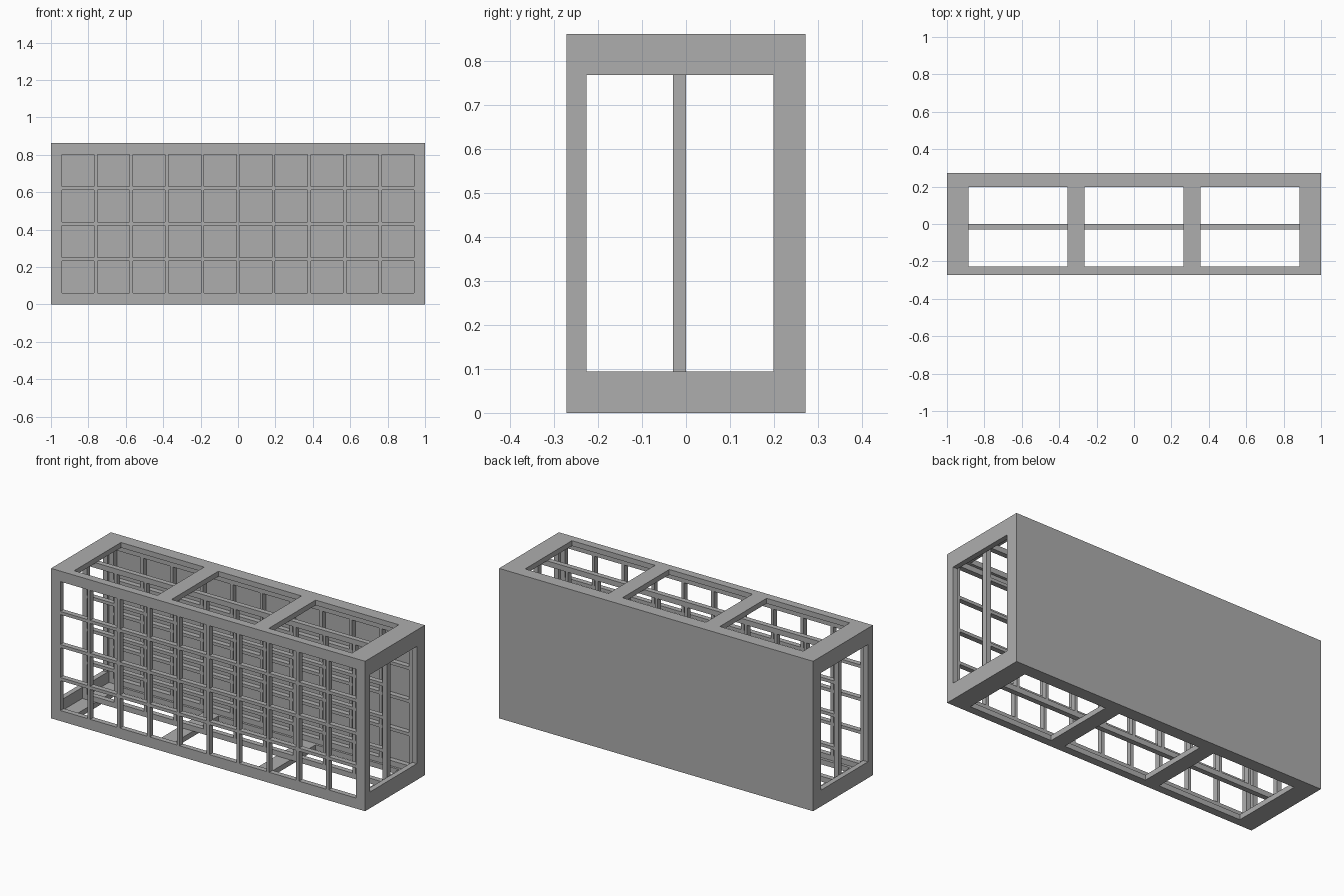
import bpy
import bmesh
from mathutils import Matrix, Vector

old = bpy.data.objects.get("Cube")
if old:
    bpy.data.objects.remove(old, do_unlink=True)

W, D, H = 1.0, 0.272, 0.863      # half width, half depth, full height
T = 0.03                         # board thickness
CELL, PITCH = 0.172, 0.19        # lattice opening size and spacing
COLS, ROWS = 10, 4

grey = bpy.data.materials.new("plain grey")
grey.use_nodes = True
colour = (0.42, 0.42, 0.42, 1)
grey.diffuse_color = colour
grey.node_tree.nodes["Principled BSDF"].inputs["Base Color"].default_value = colour


def boxes(name, corners):
    """One object made of separate boxes, each given by two opposite corners."""
    bm = bmesh.new()
    for low, high in corners:
        low, high = Vector(low), Vector(high)
        place = Matrix.Translation((low + high) / 2) @ Matrix.Diagonal((high - low).to_4d())
        bmesh.ops.create_cube(bm, size=1, matrix=place)
    mesh = bpy.data.meshes.new(name)
    bm.to_mesh(mesh)
    bm.free()
    mesh.materials.append(grey)
    obj = bpy.data.objects.new(name, mesh)
    bpy.context.collection.objects.link(obj)
    return obj


def cut(target, cutter):
    mod = target.modifiers.new(cutter.name, "BOOLEAN")
    mod.operation = "DIFFERENCE"
    mod.solver = "EXACT"
    mod.object = cutter
    bpy.context.view_layer.objects.active = target
    bpy.ops.object.modifier_apply(modifier=mod.name)


# Cutters: the hollow inside, the lattice cells, the top and side openings
hollow = boxes("hollow_cutter", [((T - W, T - D, T), (W - T, D - 2 * T, H - T))])

cells = []
for col in range(COLS):
    for row in range(ROWS):
        x = (col - (COLS - 1) / 2) * PITCH
        z = H / 2 + (row - (ROWS - 1) / 2) * PITCH
        r = CELL / 2
        cells.append(((x - r, -1, z - r), (x + r, D - T, z + r)))
lattice = boxes("lattice_cutter", cells)

front_edge, back_edge = -0.226, 0.199
hatches = boxes("hatch_cutter", [((x - 0.265, front_edge, -1), (x + 0.265, back_edge, 2))
                                 for x in (-0.62, 0, 0.62)])
doorway = boxes("doorway_cutter", [((-2, front_edge, 0.094), (2, back_edge, H - 0.094))])

# Outer case: solid back with shallow recesses, open lattice front
case = boxes("outer_case", [((-W, -D, 0), (W, D, H))])
for cutter in (hollow, lattice, hatches, doorway):
    cut(case, cutter)

# Lattice divider standing in the middle of the case
divider = boxes("middle_lattice", [((T - W, -T, T), (W - T, 0, H - T))])
cut(divider, lattice)

for cutter in (hollow, lattice, hatches, doorway):
    bpy.data.objects.remove(cutter, do_unlink=True)
